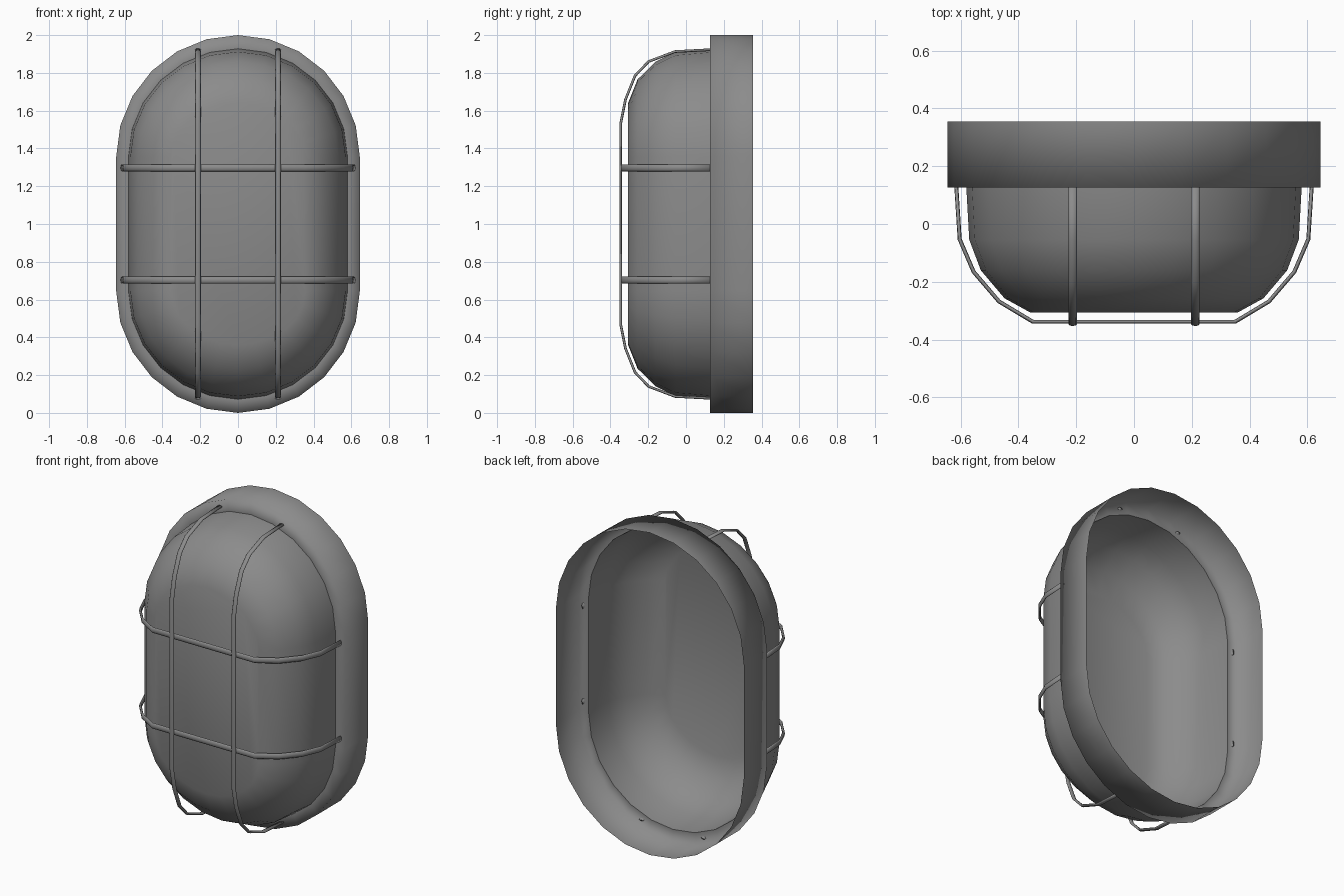
import bpy, bmesh
from math import sin, cos, pi
from mathutils import Vector

if "Cube" in bpy.data.objects:
    bpy.data.objects.remove(bpy.data.objects["Cube"], do_unlink=True)

grey = bpy.data.materials.new("mid grey")
grey.use_nodes = True
grey.diffuse_color = (0.26, 0.26, 0.26, 1)
grey.node_tree.nodes["Principled BSDF"].inputs["Base Color"].default_value = (0.26, 0.26, 0.26, 1)

STRAIGHT = 0.355   # half length of the straight sides
ARC = 12           # segments in each rounded end


def oval(half_width, half_height, y):
    """Upright oval with straight sides, anticlockwise from the front."""
    rise = half_height - STRAIGHT
    points = []
    for sign in (1, -1):
        for i in range(ARC + 1):
            a = pi * i / ARC
            points.append(Vector((sign * half_width * cos(a), y,
                                  1 + sign * (STRAIGHT + rise * sin(a)))))
    return points


def loft(name, loops, cap_start=False, cap_end=False):
    """Join closed loops of equal length into one smooth skin."""
    bm = bmesh.new()
    rings = [[bm.verts.new(p) for p in loop] for loop in loops]
    n = len(rings[0])
    for a, b in zip(rings, rings[1:]):
        for j in range(n):
            k = (j + 1) % n
            bm.faces.new((a[j], a[k], b[k], b[j]))
    if cap_start:
        bm.faces.new(rings[0][::-1])
    if cap_end:
        bm.faces.new(rings[-1])
    if cap_start and cap_end:
        bmesh.ops.recalc_face_normals(bm, faces=bm.faces)
    for f in bm.faces:
        f.smooth = True
    mesh = bpy.data.meshes.new(name)
    bm.to_mesh(mesh)
    bm.free()
    mesh.materials.append(grey)
    obj = bpy.data.objects.new(name, mesh)
    bpy.context.collection.objects.link(obj)
    return obj


def guard_wire(name, half_path, across, side, offset, half_wide, half_thin=0.007):
    """Sweep a flattened round section along a mirrored path of (reach, y)."""
    pairs = half_path + [(-r, y) for r, y in reversed(half_path)]
    path = [CENTRE + across * r + Vector((0, y, 0)) + side * offset for r, y in pairs]
    loops = []
    for i, p in enumerate(path):
        before = (p - path[max(i - 1, 0)]).normalized()
        after = (path[min(i + 1, len(path) - 1)] - p).normalized()
        normal = (before + after).normalized().cross(side)
        loops.append([p + normal * half_thin * cos(t) + side * half_wide * sin(t)
                      for t in (2 * pi * k / 8 for k in range(8))])
    return loft(name, loops, True, True)


# Open-backed base: outer wall and front flange
loft("base_rim", [oval(0.645, 1.0, 0.355), oval(0.645, 1.0, 0.127),
                  oval(0.58, 0.928, 0.127)])

# Domed cover with a flat front
profile = [(0.58, 0.928, 0.127), (0.57, 0.912, -0.054), (0.53, 0.86, -0.16),
           (0.448, 0.765, -0.257), (0.357, 0.64, -0.307)]
loft("domed_cover", [oval(*p) for p in profile], cap_end=True)

# Wire guard
X, Z = Vector((1, 0, 0)), Vector((0, 0, 1))
CENTRE = Z
tall = [(0.923, 0.135), (0.913, -0.058), (0.86, -0.198), (0.785, -0.27),
        (0.66, -0.32), (0.53, -0.346)]
wide = [(0.615, 0.135), (0.603, -0.053), (0.555, -0.165), (0.467, -0.268),
        (0.35, -0.338)]
for label, s in (("left", 1), ("right", -1)):
    guard_wire(label + "_upright_wire", tall, Z, X, 0.212 * s, 0.015)
for label, s in (("upper", 1), ("lower", -1)):
    guard_wire(label + "_cross_wire", wide, X, Z, 0.297 * s, 0.018)
